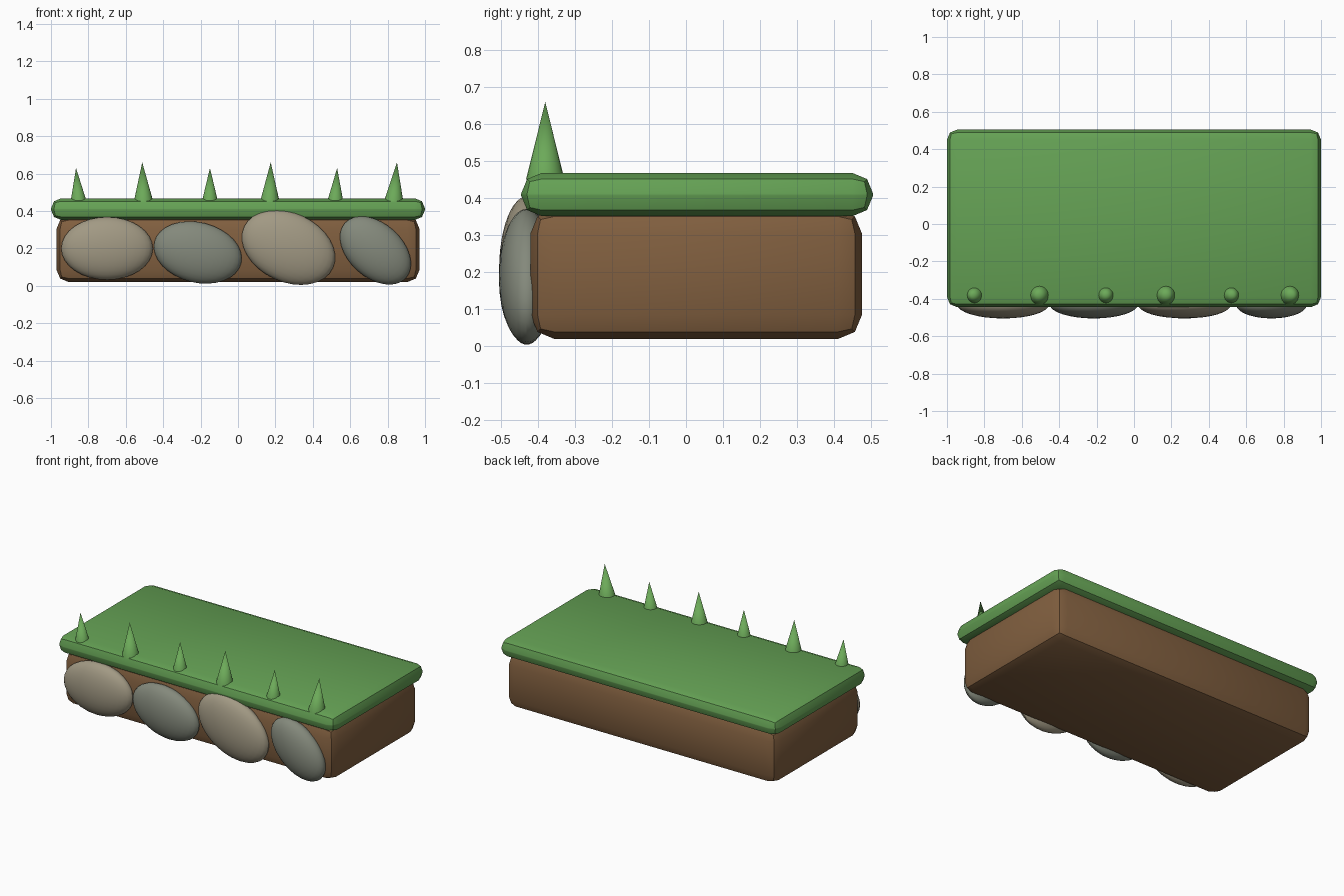
import bpy, bmesh
from math import radians
from mathutils import Matrix, Vector

if "Cube" in bpy.data.objects:
    bpy.data.objects.remove(bpy.data.objects["Cube"])


def material(name, rgb):
    m = bpy.data.materials.new(name)
    m.diffuse_color = (*rgb, 1)
    m.use_nodes = True
    m.node_tree.nodes["Principled BSDF"].inputs["Base Color"].default_value = m.diffuse_color
    return m


GRASS = material("grass", (0.13, 0.36, 0.09))
BLADE = material("blade", (0.15, 0.40, 0.10))
DIRT = material("dirt", (0.22, 0.115, 0.05))
TAN = material("tan_stone", (0.36, 0.32, 0.23))
GREY = material("grey_stone", (0.23, 0.25, 0.20))


def finish(name, bm, mat, angle=30):
    mesh = bpy.data.meshes.new(name)
    bm.to_mesh(mesh)
    bm.free()
    mesh.materials.append(mat)
    ob = bpy.data.objects.new(name, mesh)
    bpy.context.collection.objects.link(ob)
    bpy.ops.object.select_all(action='DESELECT')
    ob.select_set(True)
    bpy.context.view_layer.objects.active = ob
    bpy.ops.object.shade_smooth_by_angle(angle=radians(angle))
    return ob


def slab(name, lo, hi, bevel, mat):
    lo, hi = Vector(lo), Vector(hi)
    bm = bmesh.new()
    bmesh.ops.create_cube(bm, size=1, matrix=Matrix.Translation((lo + hi) / 2)
                          @ Matrix.Diagonal((*(hi - lo), 1)))
    bmesh.ops.bevel(bm, geom=bm.edges[:], offset=bevel, segments=2,
                    profile=0.5, affect='EDGES')
    finish(name, bm, mat)


# Soil block and overhanging turf
slab("soil_block", (-0.97, -0.42, 0.02), (0.97, 0.475, 0.37), 0.065, DIRT)
slab("turf", (-1, -0.445, 0.352), (1, 0.505, 0.468), 0.055, GRASS)

# Flattened stones set in the front: x, z, half width, half height, tilt
stones = [(-0.70, 0.20, 0.245, 0.168, 0), (-0.215, 0.178, 0.239, 0.161, 14),
          (0.27, 0.205, 0.262, 0.184, 25), (0.735, 0.189, 0.22, 0.145, 42)]
for i, (x, z, rx, rz, tilt) in enumerate(stones):
    bm = bmesh.new()
    bmesh.ops.create_uvsphere(
        bm, u_segments=32, v_segments=16, radius=1,
        matrix=Matrix.Translation((x, -0.43, z))
        @ Matrix.Rotation(radians(tilt), 4, 'Y')
        @ Matrix.Diagonal((rx, 0.075, rz, 1)))
    finish(f"stone_{i + 1}", bm, (TAN, GREY)[i % 2])

# Grass blades along the front edge: base x, tip x, alternating small and large
blades = [(-0.852, -0.866), (-0.505, -0.512), (-0.15, -0.15),
          (0.17, 0.175), (0.52, 0.53), (0.832, 0.85)]
for i, (base, tip) in enumerate(blades):
    radius, top = ((0.043, 0.63), (0.052, 0.66))[i % 2]
    low = 0.45
    bm = bmesh.new()
    bmesh.ops.create_cone(bm, cap_ends=True, segments=20, radius1=radius,
                          radius2=0, depth=top - low)
    for v in bm.verts:
        t = v.co.z / (top - low) + 0.5
        v.co += Vector((base + (tip - base) * t, -0.38, (top + low) / 2))
    bmesh.ops.remove_doubles(bm, verts=bm.verts, dist=1e-5)
    finish(f"grass_blade_{i + 1}", bm, BLADE)
